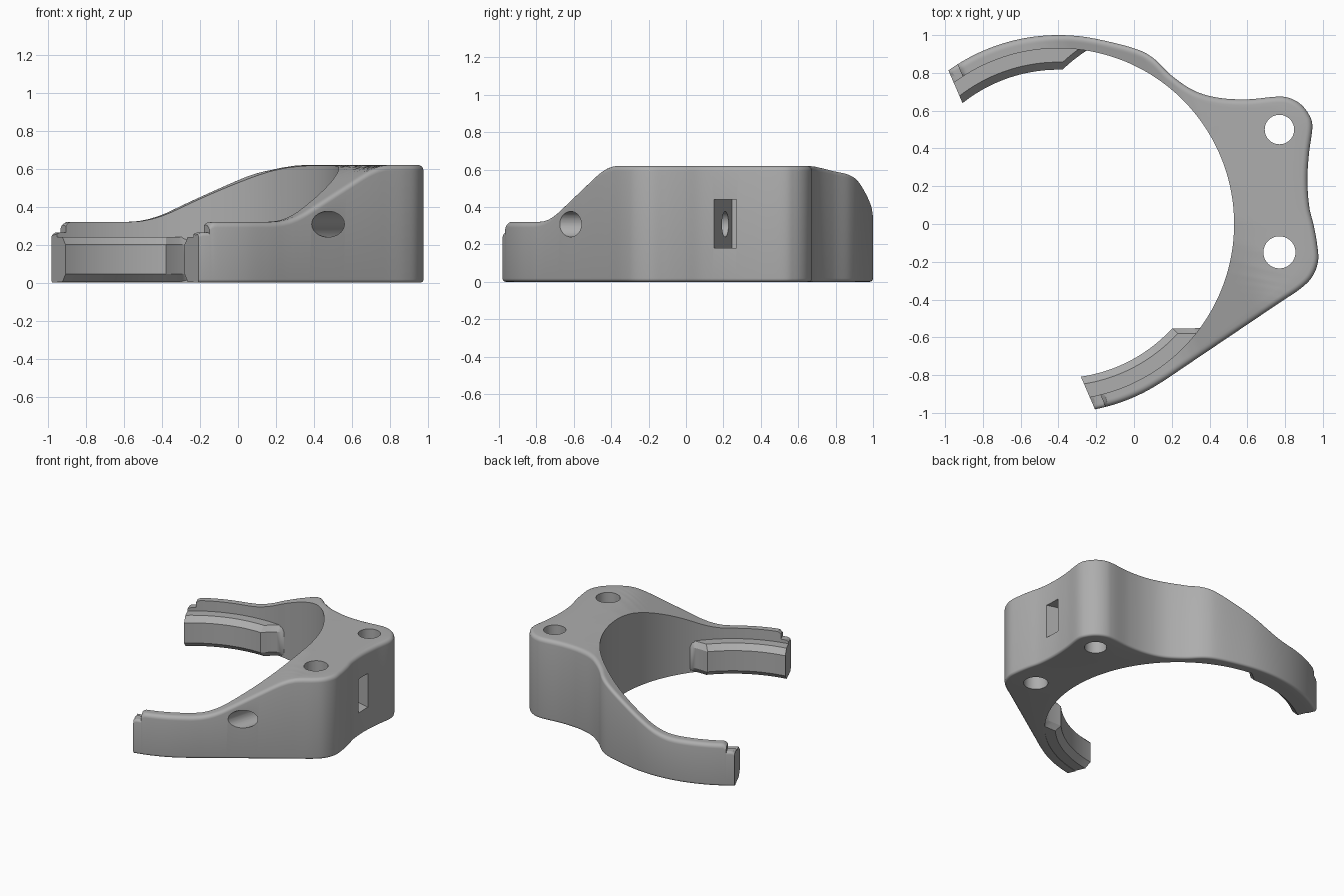
import bpy, bmesh, math
from mathutils import Vector, Matrix

cube = bpy.data.objects.get("Cube")
if cube:
    bpy.data.objects.remove(cube)

CENTRE = Vector((-0.4, 0))        # centre of the clamp bore
BORE = 0.93
U = Vector((0.918, 0.397))        # direction along which the top ramps up
MOUTH, STEP = -0.579, -0.522      # mouth plane and rim step, measured along U

grey = bpy.data.materials.new("grey_plastic")
grey.use_nodes = True
COLOUR = (0.42, 0.42, 0.42, 1)
grey.diffuse_color = COLOUR
grey.node_tree.nodes["Principled BSDF"].inputs["Base Color"].default_value = COLOUR


def arc(centre, r, start, end, n):
    angles = [math.radians(start + (end - start) * i / n) for i in range(n + 1)]
    return [Vector(centre) + r * Vector((math.cos(a), math.sin(a))) for a in angles]


def spline(keys, n):
    """Smooth curve through the key points."""
    out = []
    for a, b, c, d in zip(keys, keys[1:], keys[2:], keys[3:]):
        for i in range(n):
            t = i / n
            out.append(0.5 * (2 * b + (c - a) * t + (2 * a - 5 * b + 4 * c - d) * t * t
                              + (3 * b - a - 3 * c + d) * t ** 3))
    return out


def height(table):
    """Height as a smooth-stepped function of the distance along U."""
    def h(p):
        u = p.dot(U)
        if u <= table[0][0]:
            return table[0][1]
        for (u0, z0), (u1, z1) in zip(table, table[1:]):
            if u <= u1:
                return z0 + (z1 - z0) * (u - u0) / (u1 - u0)
        return table[-1][1]
    return h


def finish(name, bm):
    bmesh.ops.recalc_face_normals(bm, faces=bm.faces)
    me = bpy.data.meshes.new(name)
    bm.to_mesh(me)
    bm.free()
    me.materials.append(grey)
    ob = bpy.data.objects.new(name, me)
    bpy.context.collection.objects.link(ob)
    return ob


def loft(name, sections, u_min, u_max=None):
    """Skin closed sections, then trim square to U."""
    bm = bmesh.new()
    rings = [[bm.verts.new(p) for p in s] for s in sections]
    n = len(rings[0])
    for a, b in zip(rings, rings[1:]):
        for i in range(n):
            j = (i + 1) % n
            bm.faces.new((a[i], a[j], b[j], b[i]))
    bm.faces.new(rings[0])
    bm.faces.new(rings[-1])
    for u, sign in ((u_min, -1), (u_max, 1)):
        if u is None:
            continue
        bmesh.ops.bisect_plane(bm, geom=bm.verts[:] + bm.edges[:] + bm.faces[:], dist=1e-5,
                               plane_co=(U * u).to_3d(), plane_no=(U * sign).to_3d(),
                               clear_outer=True)
        bmesh.ops.holes_fill(bm, edges=[e for e in bm.edges if e.is_boundary], sides=0)
    bmesh.ops.remove_doubles(bm, verts=bm.verts, dist=1e-5)
    return finish(name, bm)


# Outer outline: back arm, two rounded bosses, straight flank, front arm
keys = arc(CENTRE, 1, 150, 78, 9)
keys += [Vector(p) for p in ((0.0, 0.93), (0.1, 0.88), (0.2, 0.785), (0.32, 0.705),
                             (0.45, 0.668), (0.6, 0.66))]
keys += arc((0.77, 0.5), 0.175, 97, 5, 4)
keys += [Vector(p) for p in ((0.926, 0.37), (0.918, 0.23), (0.928, 0.09), (0.952, -0.01))]
keys += arc((0.765, -0.165), 0.212, 15, -56.3, 3)
flank_start, flank_end = keys[-1], arc(CENTRE, 1, -56.3, -90, 1)[0]
keys += [flank_start.lerp(flank_end, i / 7) for i in range(1, 7)]
keys += arc(CENTRE, 1, -56.3, -108, 7)
outline = spline(keys, 8)


def body_sections(h, r=0.03, rb=0.018, steps=5):
    out = []
    for a, p, b in zip(outline, outline[1:], outline[2:]):
        t = (b - a).normalized()
        inward = Vector((t.y, -t.x))
        if inward.dot(CENTRE - p) < 0:
            inward = -inward
        q = CENTRE + BORE * (p - CENTRE).normalized()
        sec = [q.to_3d()]
        for i in range(steps + 1):          # lower rounded edge
            f = math.pi / 2 * i / steps
            sec.append((p + inward * rb * (1 - math.sin(f))).to_3d()
                       + Vector((0, 0, rb * (1 - math.cos(f)))))
        for i in range(steps, -1, -1):      # upper rounded edge
            f = math.pi / 2 * i / steps
            e = p + inward * r * (1 - math.sin(f))
            sec.append(Vector((e.x, e.y, h(e) - r * (1 - math.cos(f)))))
        for i in range(1, 7):               # top surface in to the bore
            s = e.lerp(q, i / 6)
            sec.append(Vector((s.x, s.y, h(s))))
        out.append(sec)
    return out


ramp = height([(-0.522, 0.297), (-0.515, 0.311), (-0.5, 0.32), (-0.16, 0.32), (-0.1, 0.324),
               (-0.05, 0.334), (0.0, 0.35), (0.05, 0.372), (0.4, 0.562), (0.45, 0.587),
               (0.5, 0.606), (0.55, 0.617), (0.6, 0.62)])
tip_top = height([(-0.579, 0.25), (-0.572, 0.26), (-0.56, 0.265)])
body = loft("clamp_body", body_sections(ramp), STEP)
tips = loft("arm_tips", body_sections(tip_top, r=0.02), MOUTH, STEP)


# Grip pads lining the inside of each arm, with chamfered edges
def pad(name, inner_end, outer_end, mouth_end):
    sections = []
    outer, c = BORE + 0.012, 0.04
    n = 60
    stops = [outer_end + (inner_end - outer_end) * i / 6 for i in range(6)]
    stops += [inner_end + (mouth_end - inner_end) * i / n for i in range(n + 1)]
    for a in stops:
        f = min(1, max(0, (a - outer_end) / (inner_end - outer_end)))
        r = BORE + 0.004 - f * 0.117
        rc = min(r + c, outer - 0.004)
        d = Vector((math.cos(math.radians(a)), math.sin(math.radians(a))))
        sections.append([(CENTRE + d * rr).to_3d() + Vector((0, 0, z)) for rr, z in
                         ((outer, 0.004), (rc, 0.004), (r, 0.045),
                          (r, 0.2), (rc, 0.24), (outer, 0.24))])
    return loft(name, sections, MOUTH)


back_pad = pad("back_grip_pad", 88.5, 80.5, 145)
front_pad = pad("front_grip_pad", -42.5, -36, -102)


# Holes cut through the body
def cut(bm, name):
    cutter = finish(name, bm)
    cutter.hide_render = True
    mod = body.modifiers.new(name, "BOOLEAN")
    mod.operation, mod.solver, mod.object = "DIFFERENCE", "EXACT", cutter
    bpy.context.view_layer.objects.active = body
    bpy.ops.object.modifier_apply(modifier=mod.name)
    bpy.data.objects.remove(cutter)


def cylinder(r, length, matrix):
    bm = bmesh.new()
    bmesh.ops.create_cone(bm, cap_ends=True, segments=48, radius1=r, radius2=r,
                          depth=length, matrix=matrix)
    return bm


cut(cylinder(0.078, 2, Matrix.Translation((0.77, 0.5, 0.3))), "back_screw_hole")
cut(cylinder(0.085, 2, Matrix.Translation((0.77, -0.15, 0.3))), "front_screw_hole")

# Nut slot in the left side, and the oblique bolt hole that meets it
turn = Matrix.Rotation(math.radians(-15), 4, "Z")
slot = bmesh.new()
bmesh.ops.create_cube(slot, size=1, matrix=Matrix.Translation((0.805, 0.24, 0.31)) @ turn
                      @ Matrix.Diagonal((0.48, 0.115, 0.26, 1)))
cut(slot, "nut_slot")
bolt_dir = turn @ Vector((0, 1, 0))
bolt_mid = Vector((0.465, -0.65, 0.308)) + bolt_dir * 0.32
cut(cylinder(0.068, 1.2, Matrix.Translation(bolt_mid) @ turn
             @ Matrix.Rotation(math.pi / 2, 4, "X")), "bolt_hole")

# Smooth shading with crisp edges
for ob in (body, tips, back_pad, front_pad):
    bpy.ops.object.select_all(action="DESELECT")
    ob.select_set(True)
    bpy.context.view_layer.objects.active = ob
    bpy.ops.object.shade_smooth_by_angle(angle=math.radians(30))
